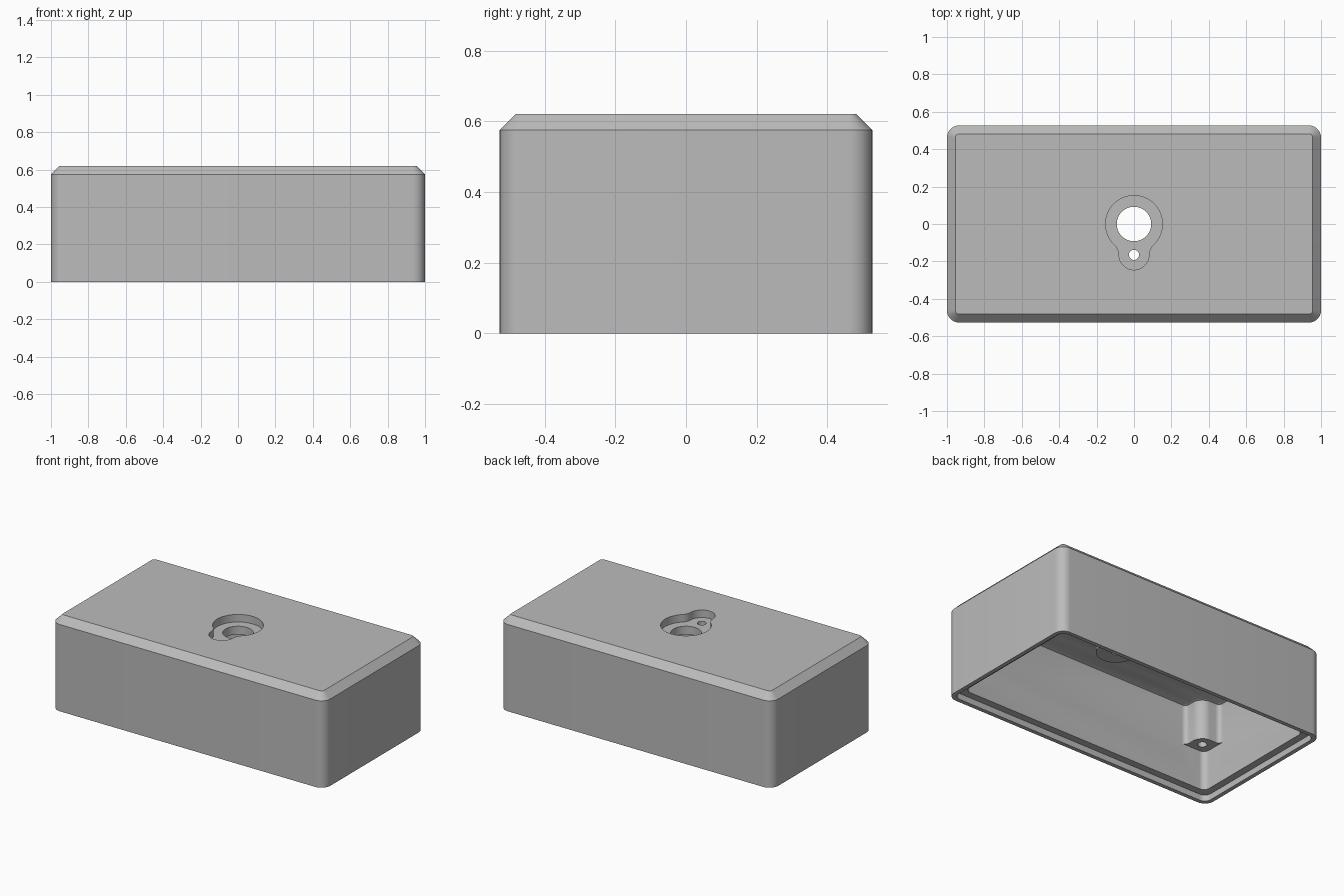
import bpy, bmesh
from math import atan2, cos, sin, pi, sqrt, radians

cube = bpy.data.objects.get("Cube")
if cube:
    bpy.data.objects.remove(cube, do_unlink=True)

grey = bpy.data.materials.new("matte grey")
grey.use_nodes = True
colour = (0.5, 0.5, 0.5, 1)
grey.diffuse_color = colour
grey.node_tree.nodes["Principled BSDF"].inputs["Base Color"].default_value = colour


def arc(cx, cy, r, start, end, steps=10):
    return [(cx + r * cos(start + (end - start) * i / steps),
             cy + r * sin(start + (end - start) * i / steps)) for i in range(steps + 1)]


def four_corners(quarter):
    """Mirror the outline of one corner into all four, counter-clockwise."""
    pts = []
    for sx, sy in ((1, 1), (-1, 1), (-1, -1), (1, -1)):
        part = [(sx * x, sy * y) for x, y in quarter]
        pts += part if sx * sy > 0 else part[::-1]
    return pts


def rounded_rect(hx, hy, r, inset=0):
    return four_corners(arc(hx - r, hy - r, r - inset, 0, pi / 2))


def post_outline(inset=0):
    """Cavity outline that steps around a rounded post in each corner."""
    hx, hy, px, py, pr, f = IN_X, IN_Y, POST_X, POST_Y, POST_R, 0.03
    q = arc(hx - f, py - pr - f, f - inset, 0, pi / 2, 6)
    q += arc(px, py, pr + inset, -pi / 2, -pi)
    q += arc(px - pr - f, hy - f, f - inset, 0, pi / 2, 6)
    return four_corners(q)


def keyhole(grow=0):
    """Large circle blended into a small front lobe by concave fillets."""
    big, lobe, g, ly = 0.152, 0.08, 0.08, LOBE_Y
    fy = ((lobe + g) ** 2 - (big + g) ** 2 - ly ** 2) / (-2 * ly)
    fx = sqrt((big + g) ** 2 - fy ** 2)
    to_lobe = atan2(fy - ly, fx)
    to_big = atan2(fy, fx)
    half = arc(0, ly, lobe + grow, -pi / 2, to_lobe, 16)
    half += arc(fx, fy, g - grow, to_lobe + pi, to_big + pi, 10)[1:]
    half += arc(0, 0, big + grow, to_big, pi / 2, 24)[1:]
    return half + [(-x, y) for x, y in half[-2:0:-1]]


def loft(name, rings):
    """Solid through a stack of (outline, height) rings."""
    bm = bmesh.new()
    loops = [[bm.verts.new((x, y, z)) for x, y in pts] for pts, z in rings]
    n = len(loops[0])
    for a, b in zip(loops, loops[1:]):
        for i in range(n):
            j = (i + 1) % n
            bm.faces.new((a[i], a[j], b[j], b[i]))
    bm.faces.new(loops[0][::-1])
    bm.faces.new(loops[-1])
    bmesh.ops.recalc_face_normals(bm, faces=bm.faces)
    mesh = bpy.data.meshes.new(name)
    bm.to_mesh(mesh)
    bm.free()
    mesh.materials.append(grey)
    obj = bpy.data.objects.new(name, mesh)
    bpy.context.collection.objects.link(obj)
    return obj


def prism(name, pts, z0, z1):
    return loft(name, [(pts, z0), (pts, z1)])


def drill(x, y, r, z0, z1):
    return prism("drill", arc(x, y, r, 0, 2 * pi, 48)[:-1], z0, z1)


def combine(obj, tool, operation="DIFFERENCE"):
    tool.hide_render = True
    bpy.context.view_layer.objects.active = obj
    mod = obj.modifiers.new("combine", "BOOLEAN")
    mod.operation, mod.solver, mod.object = operation, "EXACT", tool
    bpy.ops.object.modifier_apply(modifier=mod.name)
    bpy.data.objects.remove(tool, do_unlink=True)


HX, HY, TOP, CHAMFER, RADIUS = 1.0, 0.527, 0.62, 0.045, 0.065
IN_X, IN_Y, CEILING = 0.925, 0.452, 0.565
POST_X, POST_Y, POST_R, POST_Z = 0.85, 0.385, 0.07, 0.30
LOBE_Y = -0.165

# Outer block with rounded corners and chamfered top
case = loft("enclosure_cover", [
    (rounded_rect(HX, HY, RADIUS), 0),
    (rounded_rect(HX, HY, RADIUS), TOP - CHAMFER),
    (rounded_rect(HX, HY, RADIUS, CHAMFER), TOP)])

# Rebated rim, open cavity, and deeper cavity around the corner posts
combine(case, prism("rim_cutter", rounded_rect(HX - 0.027, HY - 0.027, 0.045), -0.1, 0.04))
combine(case, prism("cavity_cutter", rounded_rect(IN_X, IN_Y, 0.04), -0.1, POST_Z))
combine(case, loft("post_cutter", [
    (post_outline(), POST_Z - 0.1),
    (post_outline(), CEILING - 0.02),
    (post_outline(0.006), CEILING - 0.006),
    (post_outline(0.02), CEILING)]))

# Blind screw holes in the posts
for sx in (-1, 1):
    for sy in (-1, 1):
        combine(case, drill(sx * POST_X, sy * POST_Y, 0.028, POST_Z - 0.05, 0.5))

# Keyhole recess with a backing pad under it and two through holes
combine(case, prism("recess_pad", keyhole(0.04), 0.515, 0.59), "UNION")
combine(case, prism("recess_cutter", keyhole(), 0.57, 0.7))
combine(case, drill(0, 0, 0.092, 0.4, 0.7))
combine(case, drill(0, LOBE_Y, 0.027, 0.4, 0.7))

# Smooth the rounded parts, keep the edges crisp
bpy.ops.object.select_all(action="DESELECT")
case.select_set(True)
bpy.context.view_layer.objects.active = case
bpy.ops.object.shade_smooth_by_angle(angle=radians(30))
